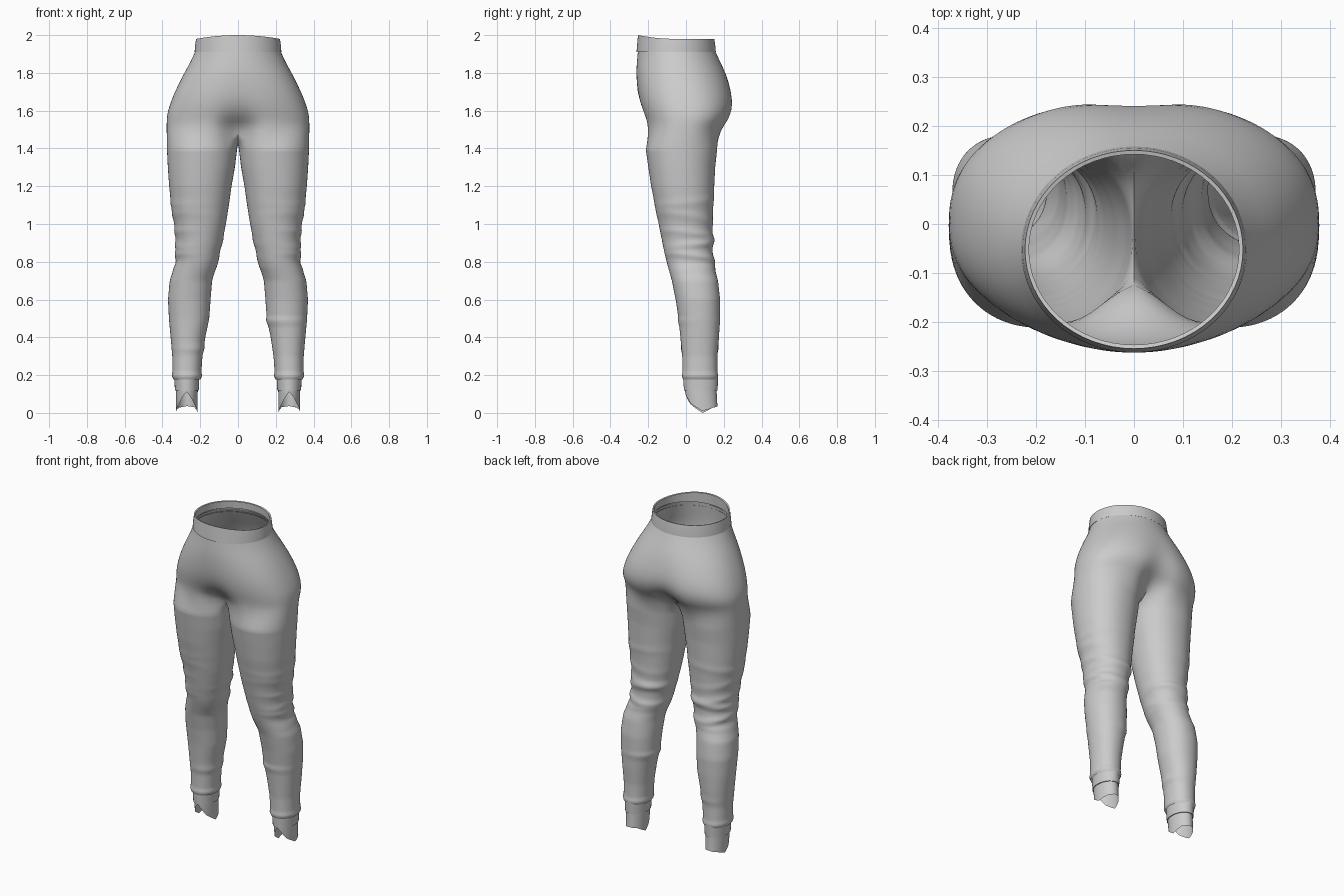
import bpy, bmesh
from math import sin, cos, pi, radians, exp

if "Cube" in bpy.data.objects:
    bpy.data.objects.remove(bpy.data.objects["Cube"])

# z, half width, front y, back y, superellipse power, front groove, back groove
HIPS = [(1.50, .378, -.217, .200, 2.35, .105, .085), (1.54, .378, -.220, .230, 2.35, .06, .05),
        (1.58, .376, -.230, .247, 2.35, .025, .028), (1.63, .362, -.246, .257, 2.3, .008, .015),
        (1.70, .335, -.258, .246, 2.25, 0, .006), (1.80, .285, -.264, .211, 2.1, 0, 0),
        (1.86, .250, -.260, .180, 2.0, 0, 0), (1.93, .220, -.253, .148, 2.0, 0, 0)]
# z, inner x, outer x, front y, back y
LEG = [(.17, .200, .340, -.015, .165), (.20, .195, .347, -.018, .166), (.30, .188, .348, -.020, .166),
       (.40, .173, .357, -.030, .175), (.50, .152, .366, -.040, .180), (.60, .145, .371, -.055, .181),
       (.70, .137, .362, -.075, .170), (.80, .107, .328, -.103, .143), (.90, .085, .328, -.125, .140),
       (1.0, .064, .338, -.145, .140), (1.1, .048, .354, -.165, .145), (1.2, .034, .365, -.185, .150),
       (1.3, .016, .372, -.200, .155), (1.4, .004, .377, -.214, .166)]
# cloth folds: z, height, width, tilt, direction in degrees (0 outward, 90 back)
FOLDS = [(.945, .008, .014, .02, 60), (.895, .013, .015, -.015, 70), (.825, .013, .016, .02, 60),
         (.77, .006, .014, -.01, 100), (1.03, .005, .02, .03, 20), (1.12, .004, .02, -.02, 20),
         (.195, .007, .010, 0, 0)]
OUT, INN, SPREAD = 32, 10, radians(145)


def lookup(table, z):
    for a, b in zip(table, table[1:]):
        if z <= b[0]:
            t = max(0, (z - a[0]) / (b[0] - a[0]))
            return [p + (q - p) * t for p, q in zip(a, b)]
    return list(table[-1])


def spow(v, n):
    return abs(v) ** (2 / n) * (1 if v >= 0 else -1)


def half_hip(key):
    z, a, f, b, n, gf, gb = key
    pts = []
    for i in range(OUT + 1):
        t = -pi / 2 + pi * i / OUT
        x = 0 if i in (0, OUT) else a * spow(cos(t), n)
        y = (f + b) / 2 + (b - f) / 2 * spow(sin(t), n)
        g = exp(-(x / .085) ** 2)
        pts.append((x, y + (gf * g if t < 0 else -gb * g), z))
    return pts


def leg_ring(z, side):
    _, x0, x1, f, b = lookup(LEG, z)
    angles = [-SPREAD + 2 * SPREAD * i / OUT for i in range(OUT + 1)]
    angles += [SPREAD + (2 * pi - 2 * SPREAD) * i / INN for i in range(1, INN)]
    folds = FOLDS + ([(.485, .010, .011, 0, 200)] if side > 0 else [(.34, .006, .013, 0, 180)])
    pts = []
    for p in angles:
        d = 0
        for fz, h, w, tilt, way in folds:
            reach = 1 if fz < .2 else (.5 + .5 * cos(p - radians(way))) ** .8
            d += h * reach * exp(-((z - fz - tilt * cos(p + 1)) / w) ** 2)
        pts.append(((x0 + x1) / 2 + ((x1 - x0) / 2 + d) * spow(cos(p), 2.15),
                    (f + b) / 2 + ((b - f) / 2 + d) * spow(sin(p), 2.15), z))
    return pts


def bridge(bm, a, b, closed):
    n = len(a)
    for i in range(n if closed else n - 1):
        j = (i + 1) % n
        bm.faces.new((a[i], a[j], b[j], b[i]))


def finish(bm, name, subdiv=0, angle=50):
    bmesh.ops.remove_doubles(bm, verts=bm.verts, dist=1e-4)
    bmesh.ops.recalc_face_normals(bm, faces=bm.faces)
    me = bpy.data.meshes.new(name)
    bm.to_mesh(me)
    bm.free()
    ob = bpy.data.objects.new(name, me)
    bpy.context.collection.objects.link(ob)
    if subdiv:
        ob.modifiers.new("smooth", 'SUBSURF').levels = subdiv
        ob.modifiers["smooth"].render_levels = subdiv
    bpy.ops.object.select_all(action='DESELECT')
    ob.select_set(True)
    bpy.context.view_layer.objects.active = ob
    bpy.ops.object.shade_smooth_by_angle(angle=radians(angle))
    return ob


def loft(name, rings, subdiv=0, angle=50):
    bm = bmesh.new()
    vs = [[bm.verts.new(p) for p in r] for r in rings]
    for a, b in zip(vs, vs[1:]):
        bridge(bm, a, b, True)
    return finish(bm, name, subdiv, angle)


# Hips and both legs as one cloth surface
bm = bmesh.new()
for side in (1, -1):
    def add(pts):
        return [bm.verts.new((x * side, y, z)) for x, y, z in pts]
    hips = [add(half_hip(k)) for k in HIPS]
    for a, b in zip(hips, hips[1:]):
        bridge(bm, a, b, False)
    # crotch arch closes the top ring of the leg
    f, b = hips[0][0].co, hips[0][-1].co
    arch = add([(0, b.y + (f.y - b.y) * i / INN, 1.50 - .075 * sin(pi * i / INN) ** .8)
                for i in range(1, INN)])
    prev = hips[0] + arch
    steps = 70
    for s in range(steps + 1):
        ring = add(leg_ring(1.40 - (1.40 - .178) * s / steps, side))
        bridge(bm, prev, ring, True)
        prev = ring
finish(bm, "leggings_body", 1, 80)


# Waistband with folded lining
def band_ring(grow, z, rise=0):
    pts = []
    for i in range(64):
        t = 2 * pi * i / 64
        lift = rise * max(0, -sin(t)) ** 2
        pts.append(((.22 + grow) * cos(t), -.052 + (.2 + grow) * sin(t), z + lift))
    return pts


loft("waistband", [band_ring(.001, 1.912), band_ring(.010, 1.910), band_ring(.007, 1.945),
                   band_ring(.002, 1.980, .020), band_ring(-.006, 1.978, .020),
                   band_ring(-.004, 1.935)])


# Ankle cuffs and the ragged tubes below them
def ankle_ring(side, grow, z, cut=None):
    pts = []
    for i in range(32):
        t = 2 * pi * i / 32
        h = lookup(cut, (t / (2 * pi) * 360) % 360)[1] if cut else z
        pts.append((side * (.271 + (.060 + grow) * cos(t)),
                    .078 + (.086 + grow) * sin(t) + (.1 - h) * .1 * (h < .1), h))
    return pts


# angle (0 outward, 90 back, 270 front), height of the ragged edge
CUT = [(0, .010), (45, .028), (90, .036), (135, .030), (180, .0), (225, .045),
       (250, .085), (270, .112), (290, .090), (315, .050), (360, .010)]
for side, label in ((1, "left"), (-1, "right")):
    loft(label + "_cuff", [ankle_ring(side, .006, .195), ankle_ring(side, .005, .165),
                           ankle_ring(side, .003, .118), ankle_ring(side, -.002, .118)])
    loft(label + "_ankle_tube", [ankle_ring(side, -.002, .130), ankle_ring(side, -.002, .117),
                                 ankle_ring(side, -.004, 0, CUT)])
